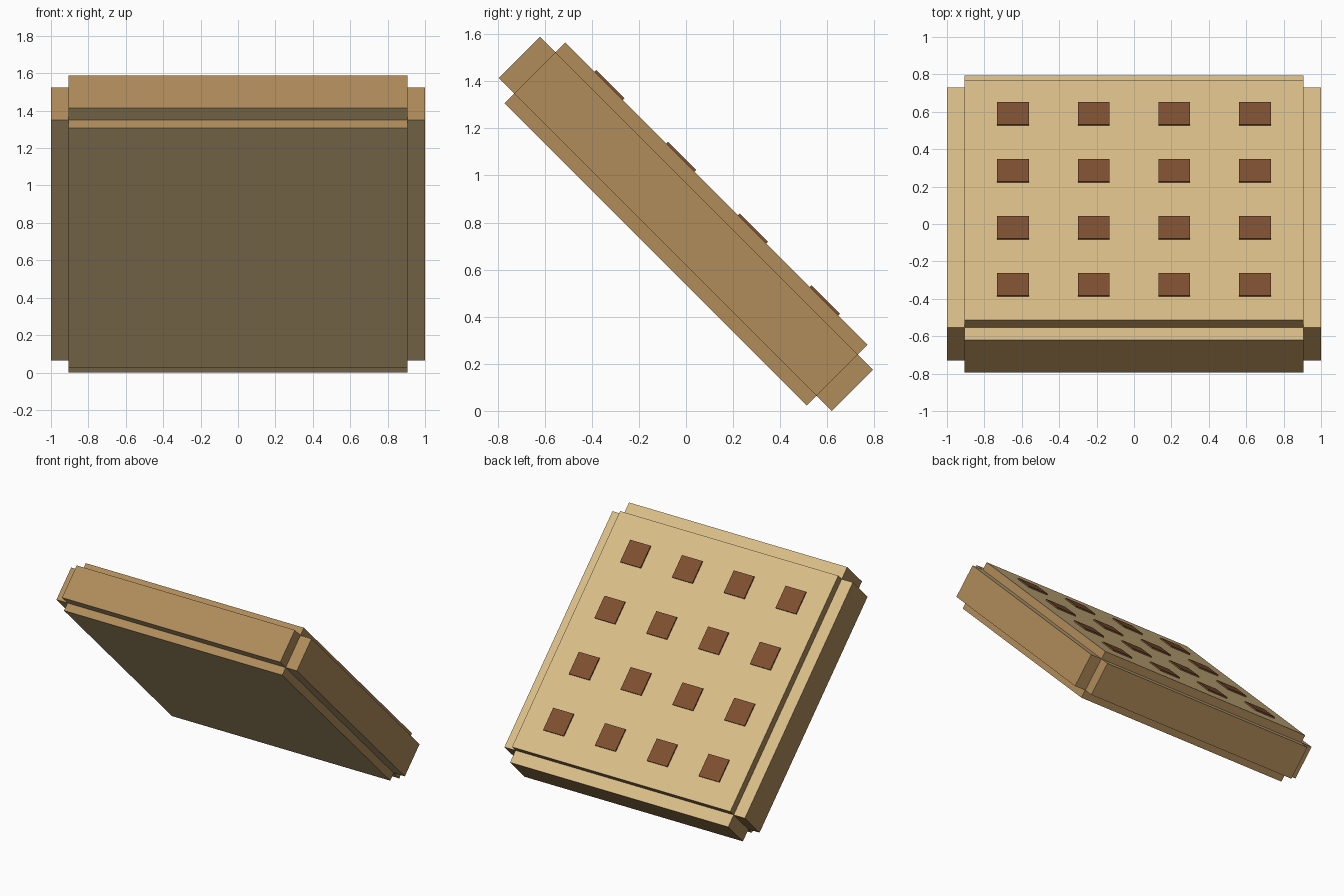
import bpy
import bmesh
import math
from mathutils import Matrix, Vector

cube = bpy.data.objects.get("Cube")
if cube:
    bpy.data.objects.remove(cube, do_unlink=True)


def linear(c):
    c /= 255
    return c / 12.92 if c <= 0.04045 else ((c + 0.055) / 1.055) ** 2.4


def material(name, rgb):
    colour = (*[linear(c) for c in rgb], 1)
    mat = bpy.data.materials.new(name)
    mat.use_nodes = True
    mat.diffuse_color = colour
    bsdf = mat.node_tree.nodes["Principled BSDF"]
    bsdf.inputs["Base Color"].default_value = colour
    bsdf.inputs["Roughness"].default_value = 0.8
    return mat


crumb = material("pale tan", (218, 190, 137))
crust = material("toasted tan", (176, 140, 91))
brown = material("dark brown", (126, 80, 48))

LONG, BODY, THICK, RIM = 2.0, 1.815, 0.365, 0.2475

# The slab is modelled flat, then leaned over and lifted onto the floor
lift = (LONG + RIM) / 2 * math.sin(math.pi / 4)
tilt = Matrix.Translation((0, 0, lift)) @ Matrix.Rotation(-math.pi / 4, 4, "X")


def slab(name, boxes, mats):
    """One object from (centre, size) boxes; side faces use the last material."""
    bm = bmesh.new()
    for centre, size in boxes:
        bmesh.ops.create_cube(
            bm, size=1, matrix=Matrix.Translation(centre) @ Matrix.Diagonal((*size, 1)))
    bm.normal_update()
    for face in bm.faces:
        face.material_index = 0 if abs(face.normal.z) > 0.5 else len(mats) - 1
    mesh = bpy.data.meshes.new(name)
    bm.to_mesh(mesh)
    bm.free()
    for mat in mats:
        mesh.materials.append(mat)
    obj = bpy.data.objects.new(name, mesh)
    obj.matrix_world = tilt
    bpy.context.collection.objects.link(obj)
    return obj


# Thick square body and the two thinner slabs that form its stepped rim
origin = Vector((0, 0, 0))
slab("body", [(origin, (BODY, BODY, THICK))], [crumb, crust])
slab("rim_lengthwise", [(origin, (BODY, LONG, RIM))], [crumb, crust])
slab("rim_crosswise", [(origin, (LONG, BODY, RIM))], [crumb, crust])

# Four by four grid of thin square dimples on the upper face
spots = [(i - 1.5) * 0.431 for i in range(4)]
plate = 0.0095
slab("dimples",
     [(Vector((x, y, (THICK + plate) / 2)), (0.17, 0.17, plate))
      for x in spots for y in spots],
     [brown])
